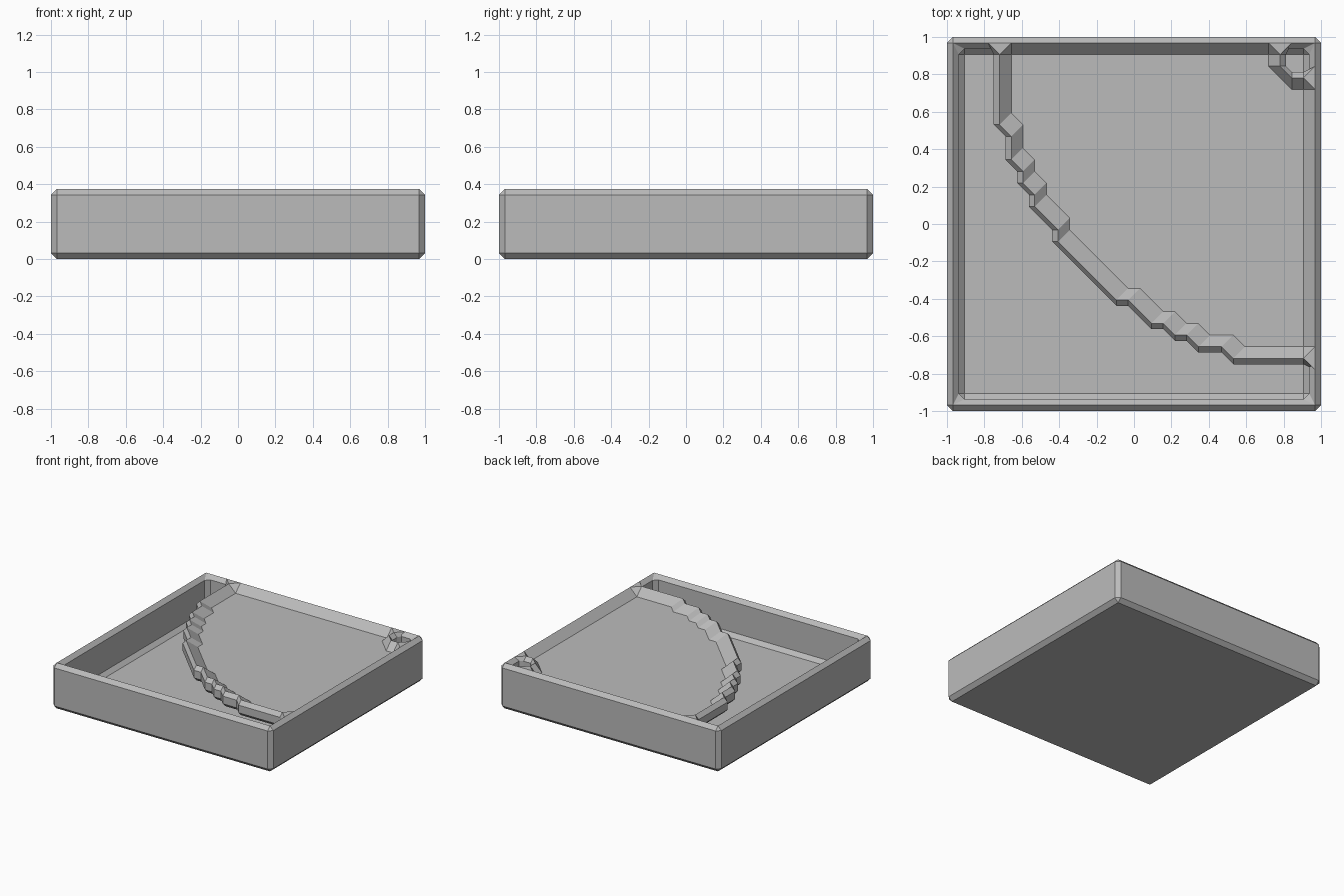
import bpy
import bmesh

CELL = 0.0625   # grid step that every chamfer and ledge follows

cube = bpy.data.objects.get("Cube")
if cube:
    bpy.data.objects.remove(cube, do_unlink=True)

grey = bpy.data.materials.new("plain grey")
grey.use_nodes = True
colour = (0.5, 0.5, 0.5, 1)
grey.diffuse_color = colour
grey.node_tree.nodes["Principled BSDF"].inputs["Base Color"].default_value = colour


def loft(name, rings):
    """Skin closed rings of equal length and cap both ends."""
    bm = bmesh.new()
    known = {}

    def vert(p):
        key = tuple(p)
        if key not in known:
            known[key] = bm.verts.new([c * CELL for c in p])
        return known[key]

    def face(points):
        verts = list(dict.fromkeys(vert(p) for p in points))
        if len(verts) > 2 and not bm.faces.get(verts):
            new = bm.faces.new(verts)
            new.normal_update()
            if new.calc_area() < 1e-6:
                bm.faces.remove(new)

    for low, high in zip(rings, rings[1:]):
        for k in range(len(low)):
            n = (k + 1) % len(low)
            face([low[k], low[n], high[n], high[k]])
    face(rings[0][::-1])
    face(rings[-1])
    bmesh.ops.recalc_face_normals(bm, faces=bm.faces)
    mesh = bpy.data.meshes.new(name)
    bm.to_mesh(mesh)
    bm.free()
    mesh.materials.append(grey)
    obj = bpy.data.objects.new(name, mesh)
    bpy.context.collection.objects.link(obj)
    return obj


def square(half, cut, z):
    """Square ring whose corners are cut off at 45 degrees."""
    s = half - cut
    return [(half, -s, z), (half, s, z), (s, half, z), (-s, half, z),
            (-half, s, z), (-half, -s, z), (-s, -half, z), (s, -half, z)]


# Tray: outer wall, sharp rim, inner wall and low floor
loft("tray", [square(*r) for r in (
    (15.5, 0, 0), (16, 0.5, 0.5), (16, 0.5, 5.5), (15.5, 0, 6),
    (15, 0.5, 5.5), (15, 0.5, 1.5), (14.5, 0, 1))])

# Upper deck: half of its outline as (crest, inward shift, crest shift, outward shift)
NONE = (0, 0)
half = [((28, 29), (-1, 0), NONE, (0.5, 0)),
        ((28, 30), (-1, 0), NONE, (0.5, 0)),
        ((27, 31), (0, -1), (2, 0), (2, 0)),
        ((5, 31), (0, -1), (-2, 0), (-2, 0)),
        ((4, 30), (1, 0), NONE, (-0.5, 0))]
stepped_edge = [(4, 24), (5, 23), (5, 21), (6, 20), (6, 19),
                (7, 18), (7, 17), (9, 15), (9, 14)]
half += [(p, (1, 1), NONE, (-0.5, 0)) for p in stepped_edge]

# The other half mirrors across the diagonal
outline = half + [tuple(v[::-1] for v in entry) for entry in reversed(half)]


def deck_ring(column, z):
    ring = []
    for entry in outline:
        (x, y), (dx, dy) = entry[0], entry[column] if column else NONE
        ring.append((x + dx - 15.5, y + dy - 15.5, z))
    return ring


# Deck floor, raised crest, flat joints at the walls, edge and underside
loft("upper_deck", [deck_ring(1, 5), deck_ring(0, 6), deck_ring(2, 6),
                    deck_ring(3, 5.5), deck_ring(3, 4.5), deck_ring(2, 4)])
